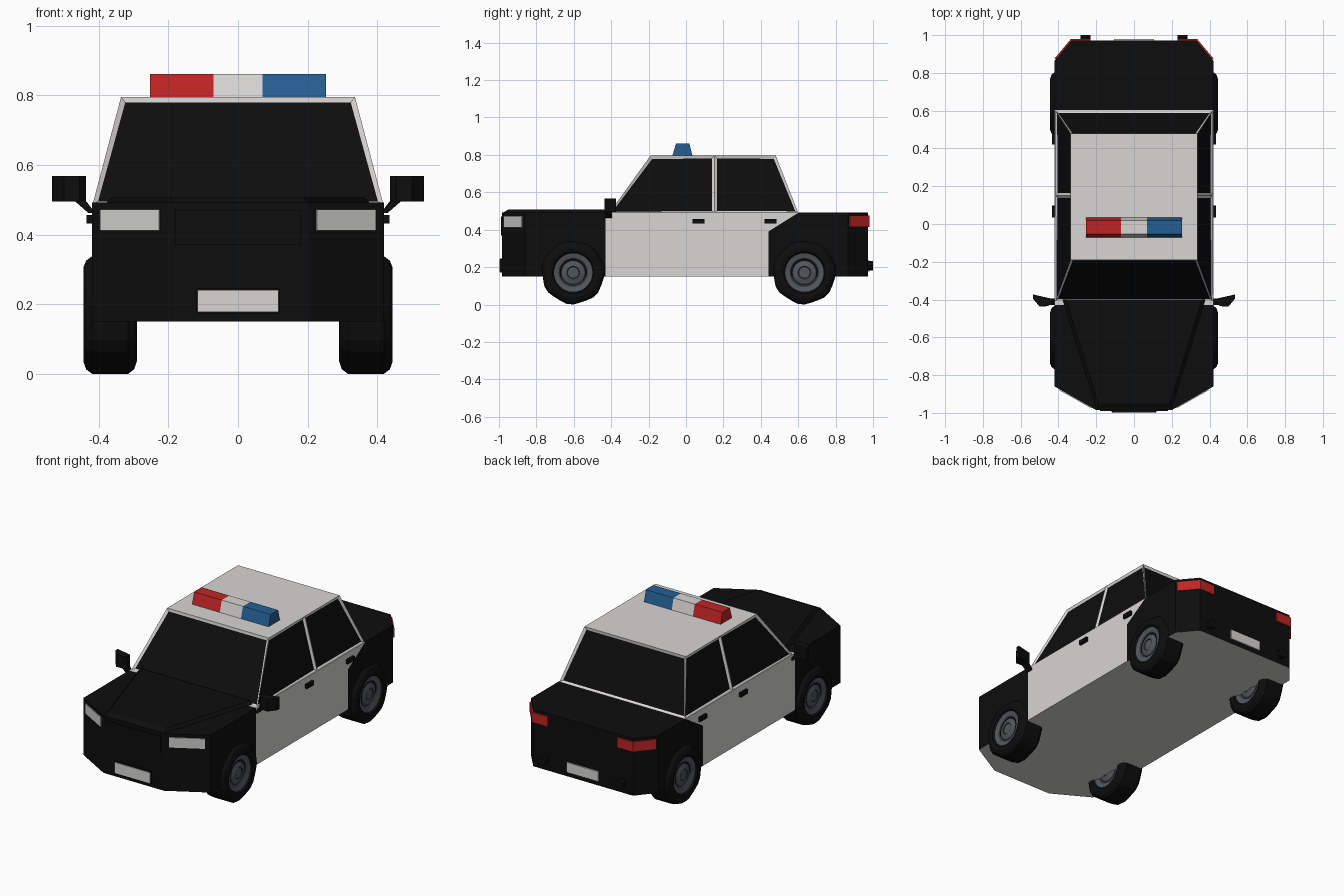
import bpy, bmesh, math
from mathutils import Vector

if "Cube" in bpy.data.objects:
    bpy.data.objects.remove(bpy.data.objects["Cube"])


def colour(name, r, g, b):
    m = bpy.data.materials.new(name)
    m.diffuse_color = (r, g, b, 1)
    m.use_nodes = True
    m.node_tree.nodes["Principled BSDF"].inputs["Base Color"].default_value = m.diffuse_color
    return m


WHITE = colour("white", 0.68, 0.67, 0.66)
BLACK = colour("black", 0.004, 0.004, 0.004)
RED = colour("red", 0.52, 0.018, 0.018)
BLUE = colour("blue", 0.018, 0.115, 0.29)
LAMP = colour("lamp grey", 0.62, 0.62, 0.61)
RIM = colour("rim grey", 0.085, 0.095, 0.105)
DARK_RIM = colour("dark rim grey", 0.035, 0.04, 0.045)


def finish(bm, name, mats, mirror=False):
    bmesh.ops.recalc_face_normals(bm, faces=bm.faces)
    mesh = bpy.data.meshes.new(name)
    bm.to_mesh(mesh)
    bm.free()
    for m in mats:
        mesh.materials.append(m)
    ob = bpy.data.objects.new(name, mesh)
    bpy.context.collection.objects.link(ob)
    if mirror:
        ob.modifiers.new("mirror", 'MIRROR').use_mirror_merge = False
    return ob


def loft(rings):
    """Closed solid through a list of equal-length point rings."""
    bm = bmesh.new()
    vs = [[bm.verts.new(p) for p in ring] for ring in rings]
    n = len(vs[0])
    for a, b in zip(vs, vs[1:]):
        for i in range(n):
            bm.faces.new((a[i], a[(i + 1) % n], b[(i + 1) % n], b[i]))
    bm.faces.new(vs[0])
    bm.faces.new(vs[-1])
    bmesh.ops.recalc_face_normals(bm, faces=bm.faces)
    return bm


def place(p, t, axis):
    c = list(p)
    c.insert(axis, t)
    return c


def prism(name, pts, lo, hi, mat, axis=2, mirror=False):
    """Polygon in the two other axes, extruded along axis."""
    bm = loft([[place(p, t, axis) for p in pts] for t in (lo, hi)])
    return finish(bm, name, [mat], mirror)


def rect(a, b, c, d):
    return [(a, c), (b, c), (b, d), (a, d)]


# lower body: plan outline with chamfered corners, panels cut by planes
half = [(0.20, -0.985), (0.42, -0.86), (0.42, 0.865), (0.33, 0.972)]
outline = half + [(-x, y) for x, y in reversed(half)]
bm = loft([[(x, y, z) for x, y in outline] for z in (0.15, 0.492)])
slope = Vector((0, -0.10, 0.16))
for co, no in (((0, -0.43, 0), (0, 1, 0)), ((0, 0.44, 0), (0, 1, 0)),
               ((0, 0.44, 0.39), slope)):
    bmesh.ops.bisect_plane(bm, geom=bm.verts[:] + bm.edges[:] + bm.faces[:],
                           plane_co=co, plane_no=no)
for f in bm.faces:
    c = f.calc_center_median()
    door = -0.43 < c.y < 0.44 or (0.44 < c.y < 0.6 and
                                  (c - Vector((0, 0.44, 0.39))).dot(slope) > 0)
    under = f.normal.z < -0.9
    f.material_index = 0 if door or under else 1
finish(bm, "body", [WHITE, BLACK])

# raised hood with a front lip
bm = loft([[(-w1, -0.40, z), (-w0, y, z), (w0, y, z), (w1, -0.40, z)]
           for w0, w1, y, z in ((0.20, 0.38, -0.98, 0.49),
                                (0.19, 0.36, -0.95, 0.508))])
finish(bm, "hood", [BLACK])

# cabin: tapered box with inset windows
bm = loft([[(-w, y0, z), (w, y0, z), (w, y1, z), (-w, y1, z)]
           for w, y0, y1, z in ((0.417, -0.41, 0.60, 0.49),
                                (0.336, -0.19, 0.48, 0.796))])
bmesh.ops.bisect_plane(bm, geom=bm.verts[:] + bm.edges[:] + bm.faces[:],
                       plane_co=(0, 0.152, 0), plane_no=(0, 1, 0))
panes = [f for f in bm.faces if abs(f.normal.z) < 0.9]
bmesh.ops.inset_individual(bm, faces=panes, thickness=0.019, depth=-0.008)
for f in panes:
    f.material_index = 1
finish(bm, "cabin", [WHITE, BLACK])

# roof light bar
bar = [(-0.073, 0.794), (0.035, 0.794), (0.018, 0.862), (-0.053, 0.862)]
prism("light_bar_red", bar, -0.253, -0.07, RED, 0)
prism("light_bar_middle", bar, -0.07, 0.07, WHITE, 0)
prism("light_bar_blue", bar, 0.07, 0.253, BLUE, 0)

# headlights lying on the slanted front corners, and grille
d = Vector((0.22, 0.125)).normalized()
out = Vector((d.y, -d.x)) * 0.005
a = Vector((0.20, -0.985)) + d * 0.028
b = Vector((0.20, -0.985)) + d * 0.223
prism("headlight", [a - out, b - out, b + out, a + out], 0.412, 0.472, LAMP, mirror=True)
prism("grille", rect(-0.18, 0.18, -0.99, -0.98), 0.37, 0.47, BLACK)

# wrap-around tail lights
prism("tail_light", [(0.23, 0.96), (0.23, 0.98), (0.334, 0.98), (0.42, 0.877),
                     (0.41, 0.865), (0.33, 0.96)], 0.415, 0.475, RED, mirror=True)

# number plates
prism("front_plate_holder", rect(-0.12, 0.12, 0.172, 0.245), -0.995, -0.98, BLACK, 1)
prism("front_plate", rect(-0.117, 0.117, 0.177, 0.241), -1.0, -0.994, WHITE, 1)
prism("rear_plate", rect(-0.105, 0.105, 0.177, 0.236), 0.97, 0.98, WHITE, 1)

# exhaust tips
ring = [(0.257 + 0.027 * math.cos(i * math.pi / 5),
         0.208 + 0.027 * math.sin(i * math.pi / 5)) for i in range(10)]
prism("exhaust", ring, 0.96, 1.0, BLACK, 1, True)

# door handles
for name, y in (("front_handle", 0.035), ("rear_handle", 0.42)):
    prism(name, rect(y, y + 0.063, 0.432, 0.457), 0.415, 0.435, BLACK, 0, True)

# wing mirrors and their arms
prism("wing_mirror", [(0.437, -0.395), (0.535, -0.373), (0.535, -0.395),
                      (0.50, -0.437), (0.455, -0.435), (0.437, -0.42)],
      0.495, 0.568, BLACK, mirror=True)
prism("mirror_arm", [(0.41, 0.462), (0.43, 0.462), (0.47, 0.497), (0.437, 0.497)],
      -0.43, -0.395, BLACK, 1, True)

# wheels: symmetric lathe profile (offset from mid-plane, radius)
side = [(0.058, 0.03), (0.062, 0.034), (0.054, 0.06), (0.05, 0.068),
        (0.058, 0.078), (0.064, 0.103), (0.074, 0.112), (0.077, 0.135),
        (0.069, 0.158), (0.052, 0.171)]
profile = [(-x, r) for x, r in side] + side[::-1]
SEG = 28


def wheel(name, y):
    rings = []
    for x, r in profile:
        pts = []
        for i in range(SEG):
            t = 2 * math.pi * i / SEG
            k = 0.965 if r > 0.15 and i % 4 > 1 else 1  # tread lugs
            pts.append((0.3675 + x, y + k * r * math.cos(t),
                        0.171 + k * r * math.sin(t)))
        rings.append(pts)
    bm = loft(rings)
    for f in bm.faces:
        r = sum(math.hypot(v.co.y - y, v.co.z - 0.171) for v in f.verts) / len(f.verts)
        f.material_index = 0 if r > 0.105 else 2 if 0.06 < r < 0.075 or 0.031 < r < 0.033 else 1
    finish(bm, name, [BLACK, RIM, DARK_RIM], True)


wheel("front_wheel", -0.603)
wheel("rear_wheel", 0.633)
